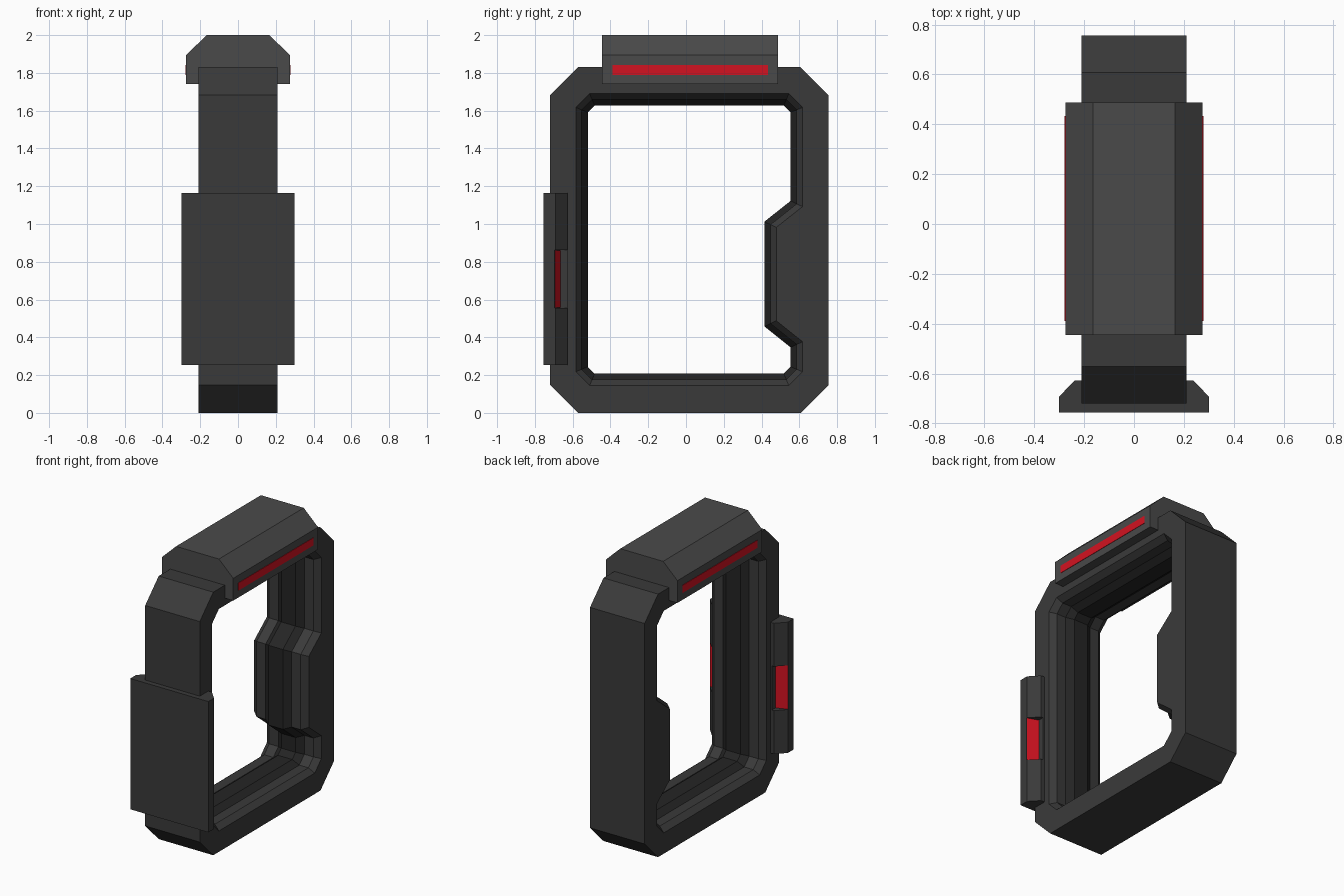
import bpy, bmesh
from mathutils import Vector

if "Cube" in bpy.data.objects:
    bpy.data.objects.remove(bpy.data.objects["Cube"])


def material(name, rgb):
    m = bpy.data.materials.new(name)
    m.diffuse_color = (*rgb, 1)
    m.use_nodes = True
    m.node_tree.nodes["Principled BSDF"].inputs["Base Color"].default_value = m.diffuse_color
    return m


DARK = material("dark_grey", (0.042, 0.042, 0.042))
CAP = material("cap_grey", (0.068, 0.068, 0.068))
SEAL = material("near_black", (0.018, 0.018, 0.018))
RED = material("red", (0.65, 0.006, 0.015))


def finish(name, bm, *mats):
    bmesh.ops.recalc_face_normals(bm, faces=bm.faces)
    mesh = bpy.data.meshes.new(name)
    bm.to_mesh(mesh)
    bm.free()
    for m in mats:
        mesh.materials.append(m)
    ob = bpy.data.objects.new(name, mesh)
    bpy.context.collection.objects.link(ob)
    return ob


def prism(name, profile, place, a, b, mat):
    """Extrude a 2D profile from a to b; place(u, v, w) gives the 3D point."""
    bm = bmesh.new()
    ends = [[bm.verts.new(place(u, v, w)) for u, v in profile] for w in (a, b)]
    n = len(profile)
    bm.faces.new(ends[0])
    bm.faces.new(ends[1])
    for i in range(n):
        j = (i + 1) % n
        bm.faces.new((ends[0][i], ends[0][j], ends[1][j], ends[1][i]))
    return finish(name, bm, mat)


def inset(points, d):
    """Offset a counter-clockwise outline inwards with mitred corners."""
    pts = [Vector(p) for p in points]
    out = []
    for i, p in enumerate(pts):
        e1 = (p - pts[i - 1]).normalized()
        e2 = (pts[(i + 1) % len(pts)] - p).normalized()
        n1, n2 = Vector((-e1.y, e1.x)), Vector((-e2.y, e2.x))
        out.append(p + (n1 + n2) * d / (1 + n1.dot(n2)))
    return out


def chamfered(y0, y1, z0, z1, c):
    return [(y0 + c, z0), (y1 - c, z0), (y1, z0 + c), (y1, z1 - c),
            (y1 - c, z1), (y0 + c, z1), (y0, z1 - c), (y0, z0 + c)]


# Frame: chamfered outer loop, inner opening with a raised bump on the back side
outer = chamfered(-0.72, 0.755, 0, 1.83, 0.148)
inner = chamfered(-0.583, 0.617, 0.145, 1.69, 0.073)
inner[3:3] = [(0.617, 0.377), (0.478, 0.488), (0.478, 0.982), (0.617, 1.092)]

# Cross-section of the opening: (x, inset), with a dark ridge along the middle
half = [(0.21, 0), (0.17, 0.031), (0.10, 0.031), (0.055, 0.063)]
section = half + [(-x, d) for x, d in reversed(half)]

bm = bmesh.new()


def ring(points, x):
    return [bm.verts.new((x, p[0], p[1])) for p in points]


def bridge(r1, r2, mat=0):
    for i in range(len(r1)):
        j = (i + 1) % len(r1)
        bm.faces.new((r1[i], r1[j], r2[j], r2[i])).material_index = mat


out_rings = [ring(outer, 0.21), ring(outer, -0.21)]
in_rings = [ring(inset(inner, d), x) for x, d in section]
bridge(*out_rings)
for k in range(len(in_rings) - 1):
    bridge(in_rings[k], in_rings[k + 1], 1 if k in (2, 3, 4) else 0)
for o, i in ((out_rings[0], in_rings[0]), (out_rings[1], in_rings[-1])):
    edges = [bm.edges.get((r[k], r[k - 1])) for r in (o, i) for k in range(len(r))]
    bmesh.ops.triangle_fill(bm, edges=edges, use_beauty=True)
finish("frame", bm, DARK, SEAL)

# Top cap with sloped shoulders
cap = [(0.275, 1.74), (0.275, 1.895), (0.165, 2.0)]
cap += [(-x, z) for x, z in reversed(cap)]
prism("top_cap", cap, lambda u, v, w: (u, w, v), -0.445, 0.487, CAP)

# Front plate: full section above and below, notched section between
full = [(0.30, -0.755), (0.30, -0.692), (0.238, -0.627)]
notch = [(0.30, -0.755), (0.30, -0.695), (0.222, -0.668), (0.222, -0.627)]
for name, side, z0, z1 in (("front_plate_lower", full, 0.253, 0.555),
                           ("front_plate_middle", notch, 0.555, 0.862),
                           ("front_plate_upper", full, 0.862, 1.163)):
    prism(name, side + [(-x, y) for x, y in reversed(side)],
          lambda u, v, w: (u, v, w), z0, z1, DARK)

# Red strips on the cap and red inlays in the plate notches, both sides
for s, side in ((1, "right"), (-1, "left")):
    prism(side + "_cap_strip", [(-0.39, 1.79), (0.433, 1.79), (0.433, 1.843), (-0.39, 1.843)],
          lambda u, v, w: (s * w, u, v), 0.265, 0.278, RED)
    prism(side + "_plate_inlay", [(0.299, -0.70), (0.299, -0.692), (0.222, -0.665), (0.222, -0.68)],
          lambda u, v, w: (s * u, v, w), 0.557, 0.860, RED)
